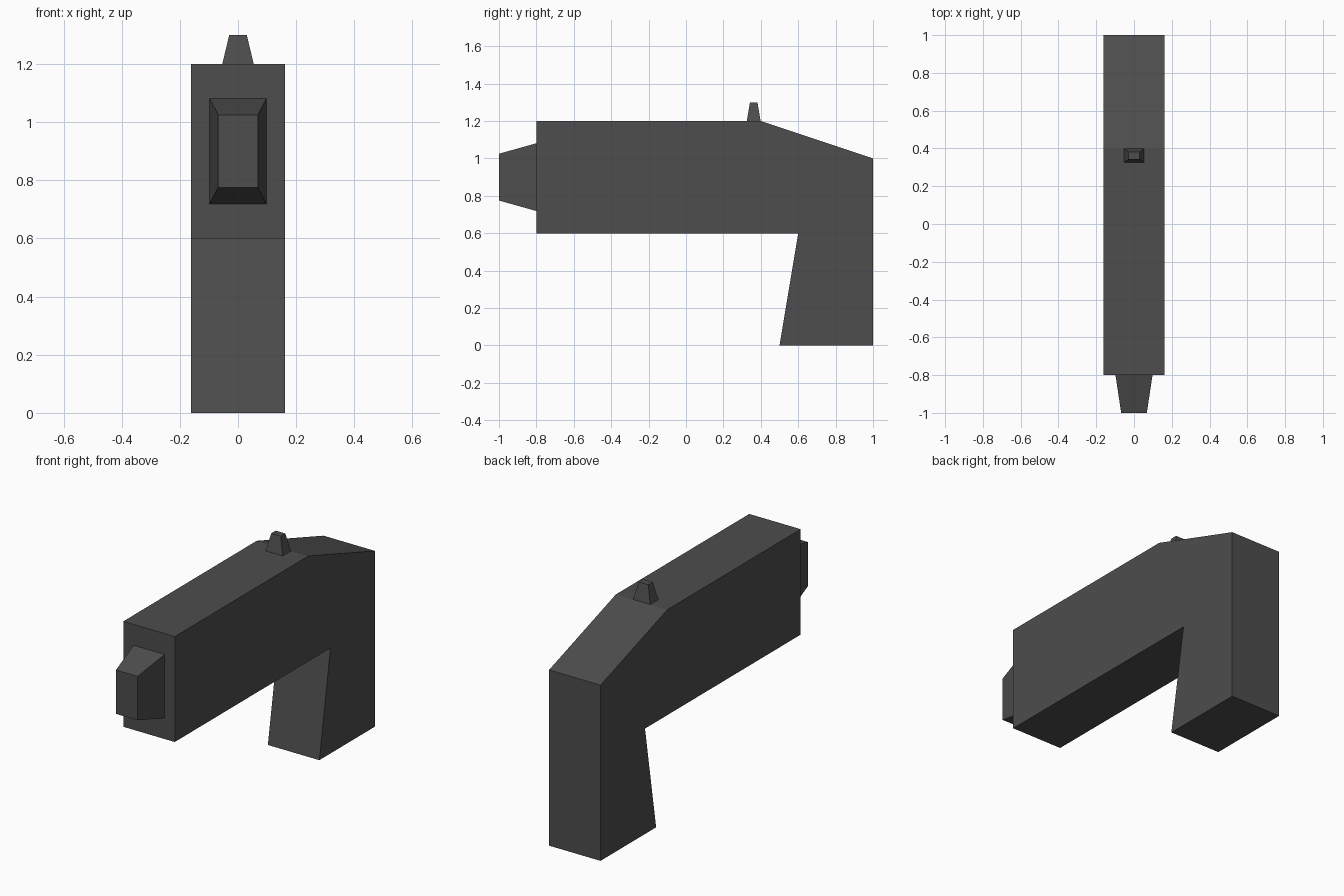
import bpy

if "Cube" in bpy.data.objects:
    bpy.data.objects.remove(bpy.data.objects["Cube"])

dark_grey = bpy.data.materials.new("dark grey")
dark_grey.diffuse_color = (0.075, 0.075, 0.075, 1)
dark_grey.use_nodes = True
dark_grey.node_tree.nodes["Principled BSDF"].inputs["Base Color"].default_value = dark_grey.diffuse_color


def loft(name, ring_a, ring_b):
    """Closed solid between two matching rings of points."""
    n = len(ring_a)
    faces = [tuple(reversed(range(n))), tuple(range(n, 2 * n))]
    faces += [(i, (i + 1) % n, n + (i + 1) % n, n + i) for i in range(n)]
    mesh = bpy.data.meshes.new(name)
    mesh.from_pydata(ring_a + ring_b, [], faces)
    mesh.materials.append(dark_grey)
    obj = bpy.data.objects.new(name, mesh)
    bpy.context.collection.objects.link(obj)
    return obj


def rect(half_x, half_v):
    return [(-half_x, -half_v), (half_x, -half_v), (half_x, half_v), (-half_x, half_v)]


# Body and grip: one side profile (y, z) extruded across x
profile = [(-0.8, 0.6), (0.6, 0.6), (0.5, 0), (1, 0), (1, 1), (0.4, 1.2), (-0.8, 1.2)]
W = 0.162
loft("body_and_grip", [(-W, y, z) for y, z in profile], [(W, y, z) for y, z in profile])

# Tapered nozzle at the front
loft("nozzle",
     [(x, -0.8, 0.9 + v) for x, v in rect(0.098, 0.181)],
     [(x, -1.0, 0.9 + v) for x, v in rect(0.068, 0.125)])

# Tapered sight on top
loft("sight",
     [(x, 0.362 + v, 1.2) for x, v in rect(0.054, 0.037)],
     [(x, 0.362 + v, 1.3) for x, v in rect(0.03, 0.02)])
